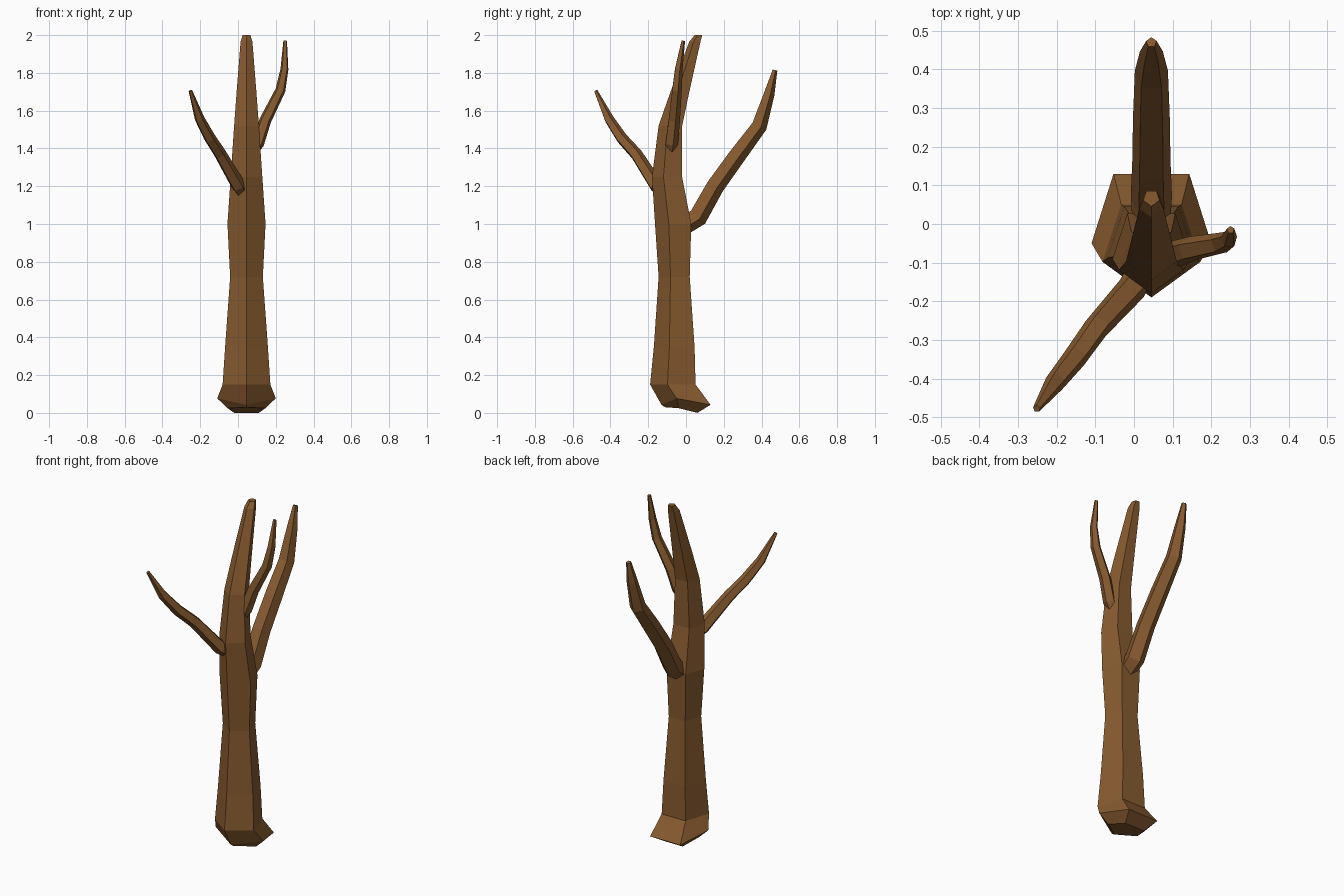
import bpy, bmesh, math
from mathutils import Vector

if "Cube" in bpy.data.objects:
    bpy.data.objects.remove(bpy.data.objects["Cube"])

bark = bpy.data.materials.new("brown bark")
bark.diffuse_color = (0.243, 0.104, 0.029, 1)
bark.use_nodes = True
bark.node_tree.nodes["Principled BSDF"].inputs["Base Color"].default_value = bark.diffuse_color


def loft(name, rings):
    """Skin a list of five-sided rings into a closed, flat-shaded object."""
    bm = bmesh.new()
    loops = [[bm.verts.new(p) for p in ring] for ring in rings]
    for a, b in zip(loops, loops[1:]):
        for i in range(5):
            j = (i + 1) % 5
            bm.faces.new((a[i], a[j], b[j], b[i]))
    bm.faces.new(loops[0])
    bm.faces.new(loops[-1])
    bmesh.ops.recalc_face_normals(bm, faces=bm.faces)
    mesh = bpy.data.meshes.new(name)
    bm.to_mesh(mesh)
    bm.free()
    mesh.materials.append(bark)
    obj = bpy.data.objects.new(name, mesh)
    bpy.context.collection.objects.link(obj)


def pentagon(centre, u, v, r):
    """Pentagon whose first corner points along u."""
    return [centre + r * (u * math.cos(a) + v * math.sin(a))
            for a in (math.tau * k / 5 for k in range(5))]


def branch(name, outward, path):
    """Tapered branch; each path point is x, y, z, radius."""
    pts = [Vector(p[:3]) for p in path]
    hint = Vector(outward)
    rings = []
    for i, p in enumerate(pts):
        t = Vector()
        if i > 0:
            t += (p - pts[i - 1]).normalized()
        if i < len(pts) - 1:
            t += (pts[i + 1] - p).normalized()
        t.normalize()
        u = (hint - t * hint.dot(t)).normalized()
        rings.append(pentagon(p, u, t.cross(u), path[i][3]))
    loft(name, rings)


# Trunk: flared foot rings, front corner first, then level pentagons
X = 0.045


def foot(front, side, back):
    (fy, fz), (sx, sy, sz), (bx, by, bz) = front, side, back
    return [Vector(p) for p in ((X, fy, fz), (X + sx, sy, sz), (X + bx, by, bz),
                                (X - bx, by, bz), (X - sx, sy, sz))]


trunk = [foot((-0.11, 0.03), (0.10, -0.04, 0.025), (0.065, 0.06, 0.0)),
         foot((-0.13, 0.043), (0.155, -0.05, 0.077), (0.098, 0.13, 0.043))]
for z, cy, r in [(0.15, -0.057, 0.133), (0.35, -0.051, 0.119), (0.72, -0.054, 0.091),
                 (1.0, -0.058, 0.106), (1.25, -0.092, 0.088), (1.52, -0.076, 0.069),
                 (1.70, -0.027, 0.055), (1.965, 0.05, 0.033), (2.0, 0.068, 0.022)]:
    trunk.append(pentagon(Vector((X, cy, z)), Vector((0, -1, 0)), Vector((1, 0, 0)), r))
loft("trunk", trunk)

# Branches
branch("back_branch", (0, 1, -0.6),
       [(X, -0.03, 0.98, 0.05), (X, 0.06, 1.04, 0.056), (X, 0.15, 1.20, 0.052),
        (X, 0.265, 1.36, 0.05), (X, 0.385, 1.52, 0.045), (X, 0.438, 1.69, 0.031),
        (X, 0.47, 1.815, 0.014)])
branch("front_left_branch", (-0.6, -0.8, -0.6),
       [(0.03, -0.10, 1.16, 0.036), (0.0, -0.16, 1.205, 0.04), (-0.095, -0.265, 1.37, 0.034),
        (-0.15, -0.342, 1.455, 0.032), (-0.203, -0.408, 1.555, 0.027),
        (-0.252, -0.478, 1.705, 0.01)])
branch("right_branch", (0.95, 0.3, -0.6),
       [(0.07, -0.085, 1.38, 0.032), (0.105, -0.078, 1.43, 0.036), (0.145, -0.065, 1.55, 0.033),
        (0.225, -0.05, 1.71, 0.028), (0.246, -0.04, 1.82, 0.022),
        (0.25, -0.015, 1.97, 0.01)])
